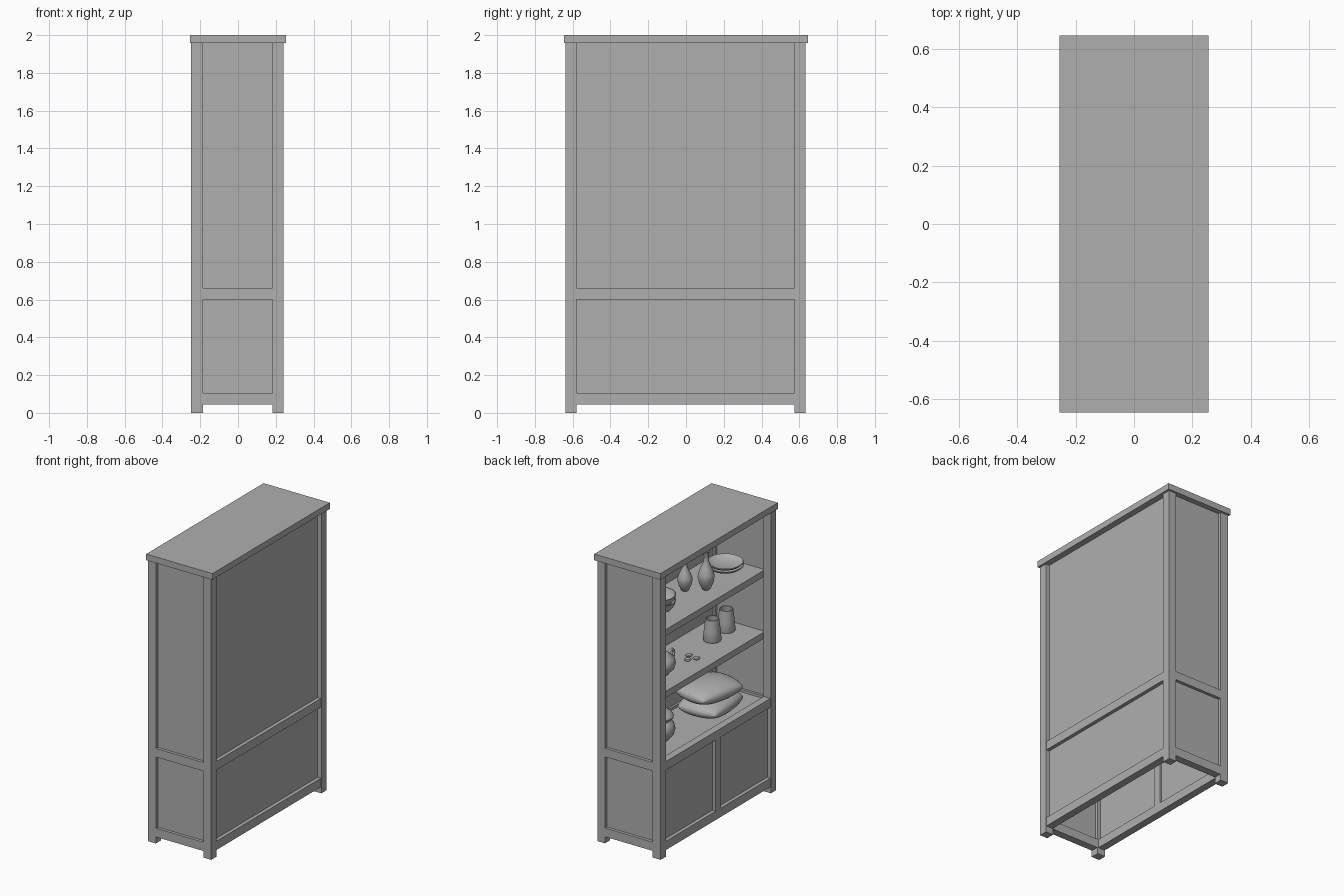
import bpy, bmesh, math
from mathutils import Vector, Matrix

if "Cube" in bpy.data.objects:
    bpy.data.objects.remove(bpy.data.objects["Cube"])

X0, X1, Y0, Y1 = -0.248, 0.24, -0.638, 0.632   # outer faces of the posts
P = 0.058                                       # post width
TOP = 1.957
FLOOR, SHELF1, SHELF2 = 0.645, 1.105, 1.535     # surfaces things stand on

# one dark grey for everything
GREY = bpy.data.materials.new("dark_grey")
GREY.diffuse_color = (0.43, 0.43, 0.43, 1)
GREY.use_nodes = True
GREY.node_tree.nodes["Principled BSDF"].inputs["Base Color"].default_value = GREY.diffuse_color


def box(name, x, y, z):
    bm = bmesh.new()
    size = Vector((x[1] - x[0], y[1] - y[0], z[1] - z[0]))
    mid = Vector((x[0] + x[1], y[0] + y[1], z[0] + z[1])) / 2
    bmesh.ops.create_cube(bm, size=1, matrix=Matrix.Translation(mid) @ Matrix.Diagonal((*size, 1)))
    return finish(name, bm)


def finish(name, bm, smooth=False, loc=(0, 0, 0), rot=0):
    bmesh.ops.recalc_face_normals(bm, faces=bm.faces)
    me = bpy.data.meshes.new(name)
    bm.to_mesh(me)
    bm.free()
    me.materials.append(GREY)
    ob = bpy.data.objects.new(name, me)
    bpy.context.collection.objects.link(ob)
    ob.location = loc
    ob.rotation_euler[2] = rot
    if smooth:
        bpy.ops.object.select_all(action='DESELECT')
        ob.select_set(True)
        bpy.context.view_layer.objects.active = ob
        bpy.ops.object.shade_smooth_by_angle(angle=math.radians(40))
    return ob


def lathe(name, profile, loc, n=32):
    """Spin a list of (radius, height) points around z."""
    bm = bmesh.new()
    vs = [bm.verts.new((r, 0, z)) for r, z in profile]
    es = [bm.edges.new(p) for p in zip(vs, vs[1:])]
    bmesh.ops.spin(bm, geom=vs + es, cent=(0, 0, 0), axis=(0, 0, 1), angle=math.tau, steps=n)
    bmesh.ops.remove_doubles(bm, verts=bm.verts, dist=1e-4)
    return finish(name, bm, True, loc)


def handle(name, points, loc, rot, r=0.008):
    """A round tube through points given as (outward, height)."""
    cu = bpy.data.curves.new(name, 'CURVE')
    cu.dimensions = '3D'
    cu.bevel_depth = r
    cu.bevel_resolution = 3
    cu.use_fill_caps = True
    cu.materials.append(GREY)
    sp = cu.splines.new('BEZIER')
    sp.bezier_points.add(len(points) - 1)
    for bp, (a, b) in zip(sp.bezier_points, points):
        bp.co = (a, 0, b)
        bp.handle_left_type = bp.handle_right_type = 'AUTO'
    ob = bpy.data.objects.new(name, cu)
    bpy.context.collection.objects.link(ob)
    ob.location = loc
    ob.rotation_euler[2] = rot


def cushion(name, sx, sy, thick, loc, rot, n=20):
    """Puffy pillow with rounded corners."""
    bm = bmesh.new()
    for s in (-1, 1):
        grid = [[None] * (n + 1) for _ in range(n + 1)]
        for i in range(n + 1):
            for j in range(n + 1):
                u, v = math.sin((i / n - .5) * math.pi), math.sin((j / n - .5) * math.pi)
                h = (max(0, 1 - u * u) * max(0, 1 - v * v)) ** 0.42
                k = 1 - 0.13 * (u * v) ** 2
                grid[i][j] = bm.verts.new((u * k * sx / 2, v * k * sy / 2, s * h * thick / 2))
        for i in range(n):
            for j in range(n):
                bm.faces.new((grid[i][j], grid[i + 1][j], grid[i + 1][j + 1], grid[i][j + 1]))
    bmesh.ops.remove_doubles(bm, verts=bm.verts, dist=1e-5)
    return finish(name, bm, True, loc, rot)


# corner posts and top slab
for x in ((X0, X0 + P + 0.004), (X1 - P, X1)):
    for y in ((Y0, Y0 + P), (Y1 - P, Y1)):
        box("corner_post", x, y, (0, TOP))
box("top_slab", (-0.255, 0.255), (-0.646, 0.646), (TOP, 2.0))

# rails on all four sides at the bottom and middle
xi, yi, g = (X0 + P + 0.004, X1 - P), (Y0 + P, Y1 - P), 0.003
for z in ((0.044, 0.105), (0.6, 0.66)):
    for x in ((X0 + g, X0 + P - g), (X1 - P + g, X1 - g)):
        box("long_rail", x, yi, z)
    for y in ((Y0 + g, Y0 + P - g), (Y1 - P + g, Y1 - g)):
        box("end_rail", xi, y, z)

# recessed panels: ends and rear for both storeys, two doors at the open side
for z in ((0.105, 0.6), (0.66, TOP)):
    for y in ((Y0 + 0.024, Y0 + 0.038), (Y1 - 0.038, Y1 - 0.024)):
        box("end_panel", xi, y, z)
    box("rear_panel", (X1 - 0.04, X1 - 0.028), yi, z)
box("door_stile", (X0 + g, X0 + P - g), (-0.03, 0.024), (0.105, 0.6))
for y in ((yi[0], -0.03), (0.024, yi[1])):
    box("door_panel", (X0 + 0.028, X0 + 0.04), y, (0.105, 0.6))

# cabinet floor and shelves
box("display_floor", xi, yi, (0.615, FLOOR))
for z in (SHELF1, SHELF2):
    box("shelf", (X0 + P, X1 - 0.04), (Y0 + 0.04, Y1 - 0.04), (z - 0.045, z))

# upper shelf: vases, plates, bowls
vase = [(0, 0), (0.022, 0), (0.027, 0.006), (0.045, 0.045), (0.054, 0.085), (0.051, 0.11), (0.036, 0.15),
        (0.02, 0.185), (0.014, 0.22), (0.017, 0.25), (0.024, 0.265), (0.02, 0.265), (0.009, 0.22), (0, 0.2)]
lathe("large_vase", vase, (-0.053, -0.146, SHELF2 + 0.001))
lathe("small_vase", [(r * 0.9, z * 0.85) for r, z in vase], (0.048, -0.057, SHELF2))
plate = [(0, 0), (0.06, 0), (0.07, 0.006), (0.1, 0.018), (0.117, 0.032), (0.114, 0.037),
         (0.096, 0.025), (0.065, 0.014), (0, 0.014)]
for i in range(2):
    lathe("plate", plate, (0.017, -0.455, SHELF2 + i * 0.022))
bowl = [(0, 0), (0.045, 0), (0.05, 0.008), (0.08, 0.025), (0.102, 0.055), (0.11, 0.085),
        (0.104, 0.085), (0.094, 0.055), (0.07, 0.03), (0, 0.018)]
for i in range(2):
    lathe("bowl", bowl, (0, 0.3, SHELF2 + i * 0.04))

# middle shelf: two jugs with handles, small discs, teapot
jug = [(0, 0), (0.056, 0), (0.059, 0.008), (0.053, 0.07), (0.044, 0.15), (0.039, 0.15),
       (0.046, 0.07), (0.05, 0.012), (0, 0.012)]
for loc in ((0.012, -0.306, SHELF1), (0.023, -0.476, SHELF1)):
    lathe("jug", jug, loc)
    handle("jug_handle", [(0.045, 0.12), (0.07, 0.11), (0.076, 0.07), (0.053, 0.04)],
           loc, math.radians(-80))
for dx, dy in ((0, 0.025), (-0.035, -0.02), (0.03, -0.03)):
    lathe("small_disc", [(0, 0), (0.018, 0), (0.023, 0.006), (0.018, 0.012), (0, 0.014)],
          (-0.037 + dx, 0.009 + dy, SHELF1), 20)
pot_loc = (-0.01, 0.29, SHELF1)
lathe("teapot_body", [(0, 0), (0.05, 0), (0.055, 0.01), (0.085, 0.04), (0.095, 0.075), (0.085, 0.11),
                      (0.055, 0.135), (0.05, 0.14), (0.03, 0.152), (0.01, 0.157), (0.008, 0.165),
                      (0.015, 0.175), (0.01, 0.187), (0, 0.19)], pot_loc)
handle("teapot_handle", [(0.08, 0.11), (0.125, 0.12), (0.14, 0.08), (0.088, 0.045)],
       pot_loc, math.radians(-90), 0.009)
handle("teapot_spout", [(0.08, 0.05), (0.115, 0.08), (0.14, 0.13)], pot_loc, math.radians(90), 0.013)

# display floor: two cushions, lidded jar
cushion("lower_cushion", 0.32, 0.39, 0.13, (-0.02, -0.24, FLOOR + 0.062), math.radians(4))
cushion("upper_cushion", 0.31, 0.39, 0.13, (-0.01, -0.235, FLOOR + 0.155), math.radians(-12))
lathe("lidded_jar", [(0, 0), (0.055, 0), (0.062, 0.008), (0.09, 0.04), (0.1, 0.075), (0.092, 0.11),
                     (0.068, 0.135), (0.085, 0.15), (0.09, 0.165), (0.075, 0.19), (0.04, 0.208), (0.012, 0.214),
                     (0.016, 0.228), (0, 0.236)], (0, 0.29, FLOOR))
